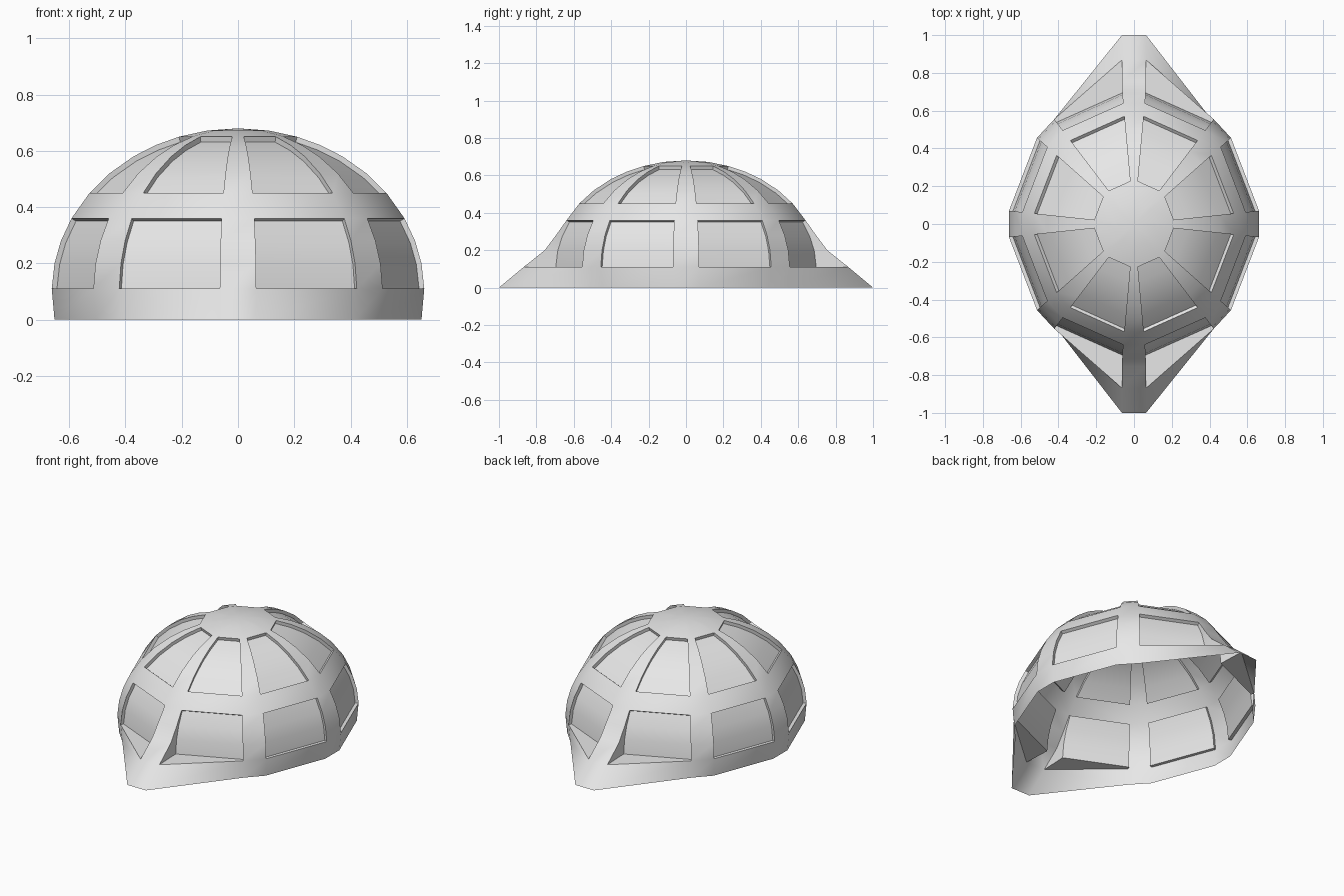
import bpy
import bmesh
import math
from mathutils import Vector

if "Cube" in bpy.data.objects:
    bpy.data.objects.remove(bpy.data.objects["Cube"], do_unlink=True)

RADIUS, HEIGHT, CENTRE_Z, STRETCH_Y = 0.665, 0.58, 0.10, 1.08
RIB_HALF = math.radians(5.6)
DEPTH = 0.02
SECTORS = 8
COLUMNS = 2 * SECTORS
ROWS = [0, 0.11, 0.2, 0.28, 0.36, 0.45, 0.52, 0.58, 0.62, 0.65, 0.672]
WINDOWS = [(1, 4), (5, 9)]             # row ranges of the two window tiers
BEAK_Y = [1.0, 0.868, 0.755, 0.695]    # reach of the front and back ribs per row

grey = bpy.data.materials.new("light grey")
grey.use_nodes = True
grey.diffuse_color = (0.8, 0.8, 0.8, 1)
grey.node_tree.nodes["Principled BSDF"].inputs["Base Color"].default_value = (0.8, 0.8, 0.8, 1)


def ring_radius(z):
    return RADIUS * math.sqrt(max(0, 1 - ((z - CENTRE_Z) / HEIGHT) ** 2))


def column_angle(col):
    side = 1 if col % 2 else -1
    return (col // 2) * math.tau / SECTORS + side * RIB_HALF


def dome_point(row, col):
    z, angle = ROWS[row], column_angle(col)
    r = ring_radius(z)
    return Vector((r * math.cos(angle), STRETCH_Y * r * math.sin(angle), z))


def frame_point(row, col):
    p = dome_point(row, col)
    # ribs on the long axis flare out into beaks
    if row < len(BEAK_Y) and (col // 2) % (SECTORS // 2) == SECTORS // 4:
        p.y = math.copysign(BEAK_Y[row], p.y)
    return p


def panel_point(row, col, sector):
    z = ROWS[row]
    middle = (sector + 0.5) * math.tau / SECTORS
    flat = ring_radius(z) / RADIUS ** 2
    normal = Vector((flat * math.cos(middle), flat * math.sin(middle),
                     (z - CENTRE_Z) / HEIGHT ** 2)).normalized()
    return dome_point(row, col) - normal * DEPTH


def finish(bm, name):
    mesh = bpy.data.meshes.new(name)
    bm.to_mesh(mesh)
    bm.free()
    mesh.materials.append(grey)
    obj = bpy.data.objects.new(name, mesh)
    bpy.context.collection.objects.link(obj)
    bpy.ops.object.select_all(action='DESELECT')
    obj.select_set(True)
    bpy.context.view_layer.objects.active = obj
    bpy.ops.object.shade_smooth_by_angle(angle=math.radians(60))
    return obj


# Ribs, bands, beaks and crown as one open shell
bm = bmesh.new()
grid = [[bm.verts.new(frame_point(r, c)) for c in range(COLUMNS)] for r in range(len(ROWS))]
for r in range(len(ROWS) - 1):
    in_window = any(low <= r < high for low, high in WINDOWS)
    for c in range(COLUMNS):
        if in_window and c % 2:
            continue
        n = (c + 1) % COLUMNS
        bm.faces.new((grid[r][c], grid[r][n], grid[r + 1][n], grid[r + 1][c]))
crown = bm.verts.new((0, 0, CENTRE_Z + HEIGHT))
for c in range(COLUMNS):
    bm.faces.new((grid[-1][c], grid[-1][(c + 1) % COLUMNS], crown))
finish(bm, "dome_frame")

# Recessed panels with the reveals that join them to the frame
for (low, high), name in zip(WINDOWS, ("lower_windows", "upper_windows")):
    bm = bmesh.new()
    for sector in range(SECTORS):
        a = 2 * sector + 1
        b = (a + 1) % COLUMNS
        rows = range(low, high + 1)
        inner = [[bm.verts.new(panel_point(r, c, sector)) for c in (a, b)] for r in rows]
        outer = [[bm.verts.new(frame_point(r, c)) for c in (a, b)] for r in rows]
        for i in range(high - low):
            bm.faces.new((inner[i][0], inner[i][1], inner[i + 1][1], inner[i + 1][0]))
            bm.faces.new((outer[i][0], inner[i][0], inner[i + 1][0], outer[i + 1][0]))
            bm.faces.new((inner[i][1], outer[i][1], outer[i + 1][1], inner[i + 1][1]))
        bm.faces.new((outer[0][0], outer[0][1], inner[0][1], inner[0][0]))
        bm.faces.new((inner[-1][0], inner[-1][1], outer[-1][1], outer[-1][0]))
    finish(bm, name)
